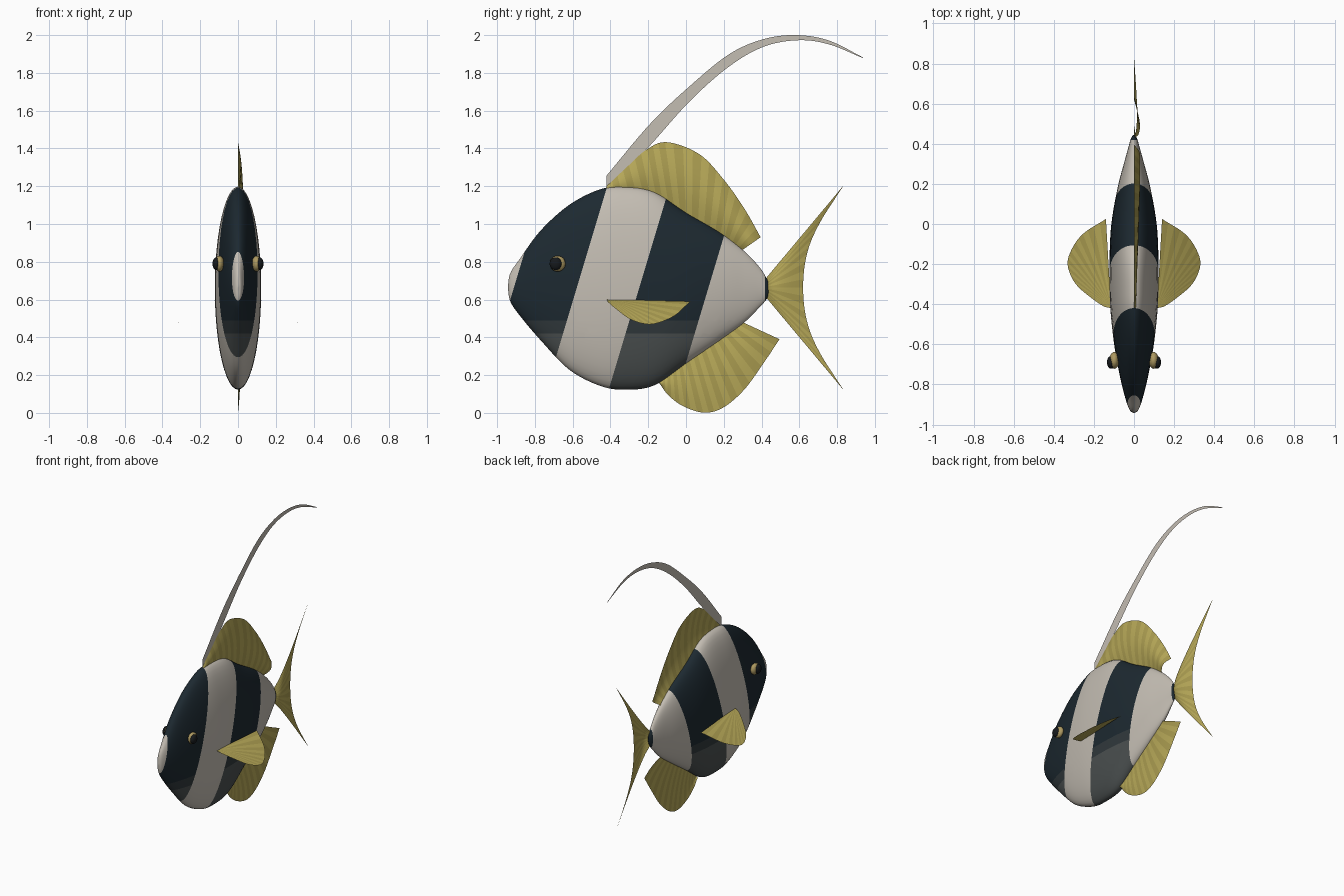
import bpy, bmesh, math
from mathutils import Vector, Matrix

if "Cube" in bpy.data.objects:
    bpy.data.objects.remove(bpy.data.objects["Cube"])


def material(name, rgb):
    m = bpy.data.materials.new(name)
    m.diffuse_color = (*rgb, 1)
    m.use_nodes = True
    m.node_tree.nodes["Principled BSDF"].inputs["Base Color"].default_value = m.diffuse_color
    return m


WHITE = material("pale_band", (0.55, 0.51, 0.45))
DARK = material("dark_band", (0.012, 0.022, 0.03))
FADE1 = material("dark_band_fade", (0.03, 0.04, 0.045))
FADE2 = material("belly_grey", (0.07, 0.08, 0.08))
FIN = material("fin_yellow", (0.48, 0.40, 0.10))
RAY = material("fin_ray", (0.40, 0.33, 0.08))
GOLD = material("eye_gold", (0.42, 0.32, 0.12))
BLACK = material("pupil_black", (0.008, 0.01, 0.012))


def spline(points, u):
    """Catmull-Rom curve through the points, u from 0 to 1."""
    p = [Vector(q) for q in points]
    p = [2 * p[0] - p[1]] + p + [2 * p[-1] - p[-2]]
    n = len(p) - 3
    i = min(int(u * n), n - 1)
    t = u * n - i
    a, b, c, d = p[i:i + 4]
    return 0.5 * (2 * b + (c - a) * t + (2 * a - 5 * b + 4 * c - d) * t ** 2
                  + (3 * b - a - 3 * c + d) * t ** 3)


def finish(bm, name, mats, mirror=False):
    for f in bm.faces:
        f.smooth = True
    me = bpy.data.meshes.new(name)
    bm.to_mesh(me)
    bm.free()
    for m in mats:
        me.materials.append(m)
    ob = bpy.data.objects.new(name, me)
    bpy.context.collection.objects.link(ob)
    if mirror:
        ob.modifiers.new("mirror", 'MIRROR').use_axis[0] = True
    return ob


def sheet(name, base, edge, place, mats, nu=48, nv=10, mirror=False):
    """Thin fin spanned between a base curve and an outer edge curve."""
    bm = bmesh.new()
    grid = []
    for i in range(nu + 1):
        u = i / nu
        a, b = spline(base, u), spline(edge, u)
        grid.append([bm.verts.new(place(a.lerp(b, j / nv), u, j / nv))
                     for j in range(nv + 1)])
    for i in range(nu):
        for j in range(nv):
            f = bm.faces.new((grid[i][j], grid[i + 1][j],
                              grid[i + 1][j + 1], grid[i][j + 1]))
            f.material_index = (i // 2) % len(mats)
    return finish(bm, name, mats, mirror)


# Body: elliptical rings from stations (y, top z, bottom z, half width)
stations = [(-.943, .67, .66, .002), (-.93, .74, .59, .02), (-.88, .815, .515, .04),
            (-.77, .965, .385, .068), (-.62, 1.10, .23, .096), (-.46, 1.182, .145, .115),
            (-.33, 1.197, .123, .122), (-.17, 1.17, .145, .122), (0, 1.06, .262, .113),
            (.18, .955, .385, .082), (.31, .855, .48, .048), (.39, .77, .56, .026),
            (.425, .715, .60, .016), (.445, .68, .64, .004)]
bm = bmesh.new()
rings, SEG, N = [], 48, 78
for i in range(N + 1):
    y, top, bot, w = spline(stations, i / N)
    rings.append([bm.verts.new((w * math.sin(k * math.tau / SEG), y,
                                (top + bot) / 2 + (top - bot) / 2 * math.cos(k * math.tau / SEG)))
                  for k in range(SEG)])
for r0, r1 in zip(rings, rings[1:]):
    for k in range(SEG):
        n = (k + 1) % SEG
        bm.faces.new((r0[k], r0[n], r1[n], r1[k]))
bm.faces.new(rings[0])
bm.faces.new(rings[-1])

# Slanted bands and belly fade: cut the skin along the colour borders
SLANT = 0.3
bands = [-1.11, -.777, -.446, -.08]
fades = [.49, .42]
cuts = [((0, s, 0), (0, 1, -SLANT)) for s in bands] + [((0, 0, z), (0, 0, 1)) for z in fades]
cuts.append(((0, .418, 0), (0, 1, 0)))
for co, no in cuts:
    bmesh.ops.bisect_plane(bm, geom=bm.verts[:] + bm.edges[:] + bm.faces[:],
                           dist=1e-5, plane_co=co, plane_no=no)
for f in bm.faces:
    c = f.calc_center_median()
    band = sum(c.y - SLANT * c.z > s for s in bands)
    if c.y > .418:
        f.material_index = 1
    elif band % 2:
        f.material_index = 1 + sum(c.z < z for z in fades)
bmesh.ops.recalc_face_normals(bm, faces=bm.faces[:])
finish(bm, "body", [WHITE, DARK, FADE1, FADE2])


def ripple(amount):
    """Places (y, z) outlines in the middle plane with a sideways bulge."""
    return lambda p, u, v: (amount(u, v), p.x, p.y)


# Dorsal fin
sheet("dorsal_fin",
      [(-.42, 1.17), (-.19, 1.15), (0, 1.04), (.18, .935), (.295, .86)],
      [(-.42, 1.20), (-.32, 1.295), (-.21, 1.393), (-.1, 1.433), (.07, 1.37),
       (.2, 1.235), (.31, 1.08), (.395, .93)],
      ripple(lambda u, v: .03 * math.sin(math.pi * v) * min(1, .3 + u)), [FIN, RAY])

# Long dorsal streamer
sheet("dorsal_streamer",
      [(-.42, 1.18), (-.2, 1.405), (.02, 1.65), (.23, 1.835), (.415, 1.94),
       (.6, 1.973), (.76, 1.95), (.937, 1.878)],
      [(-.42, 1.257), (-.19, 1.53), (.02, 1.73), (.23, 1.90), (.415, 1.98),
       (.59, 2.0), (.76, 1.97), (.937, 1.882)],
      ripple(lambda u, v: 0), [WHITE], nv=2)

# Anal fin
sheet("anal_fin",
      [(-.14, .165), (-.02, .26), (.14, .38), (.30, .48)],
      [(-.14, .155), (-.09, .09), (-.01, .033), (.1, .001), (.2, .03),
       (.31, .125), (.415, .27), (.495, .39)],
      ripple(lambda u, v: .01 * math.sin(math.pi * v)), [FIN, RAY])

# Tail fin
sheet("tail_fin",
      [(.425, .715), (.425, .61)],
      [(.835, 1.205), (.705, 1.0), (.64, .84), (.62, .663), (.64, .487), (.705, .325), (.835, .12)],
      ripple(lambda u, v: .03 * math.sin(math.pi * v ** .6) * (1 - .5 * abs(2 * u - 1))),
      [FIN, RAY])

# Pectoral fins: fans drooping outward from the flanks
sheet("pectoral_fins",
      [(.115, -.42), (.115, -.41)],
      [(.15, -.412), (.205, -.375), (.29, -.3), (.33, -.21), (.315, -.135), (.255, -.05), (.14, .025)],
      lambda p, u, v: (p.x, p.y, .6 - .13 * max(0, (p.x - .115) / .215) ** 1.2),
      [FIN, RAY], mirror=True)

# Eyes and pupils
for name, pos, size, mat in (("eyes", (.098, -.68, .79), (.025, .042, .042), GOLD),
                             ("pupils", (.115, -.69, .79), (.02, .032, .034), BLACK)):
    bm = bmesh.new()
    bmesh.ops.create_uvsphere(bm, u_segments=24, v_segments=14, radius=1,
                              matrix=Matrix.Translation(pos) @ Matrix.Diagonal((*size, 1)))
    finish(bm, name, [mat], mirror=True)
